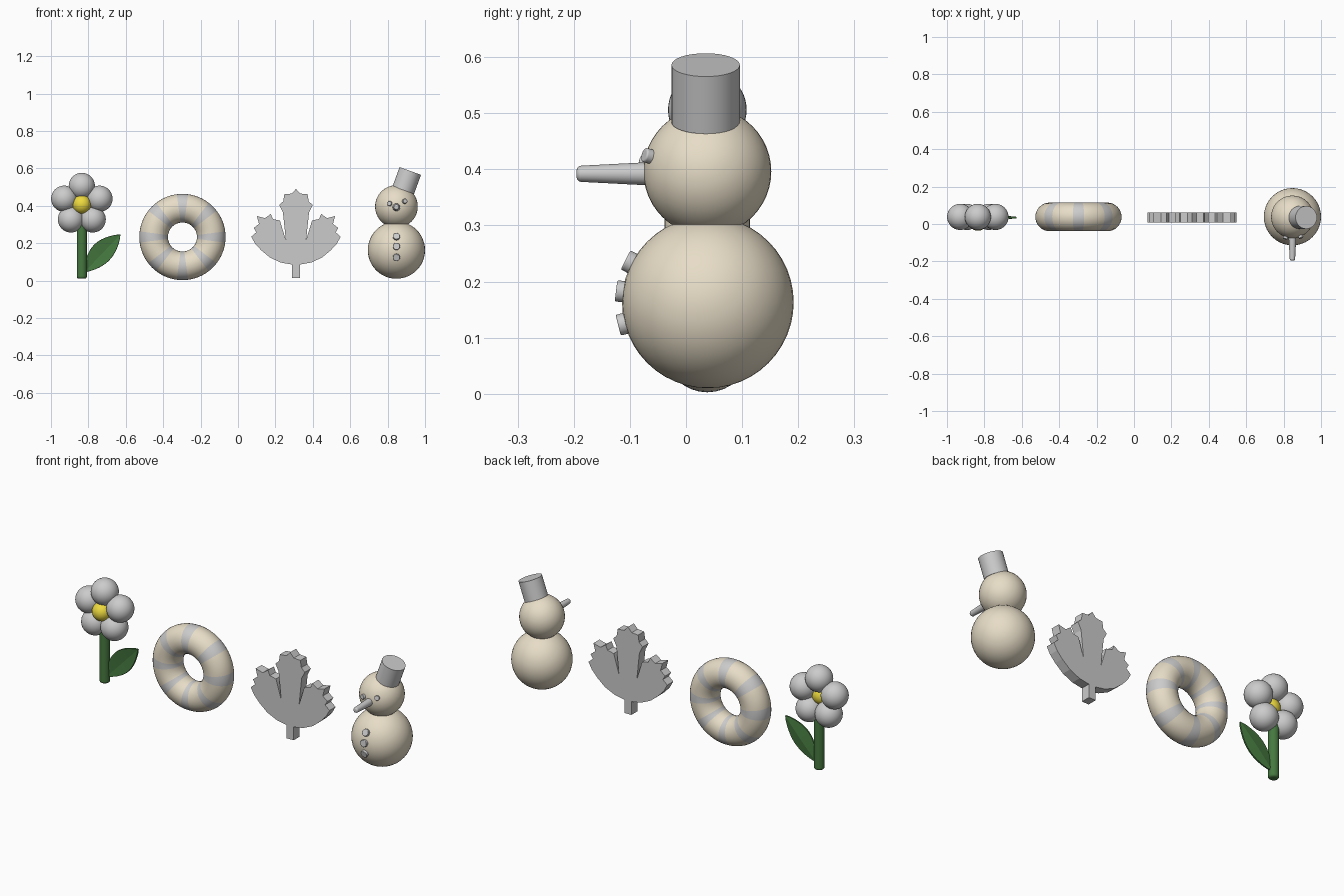
import bpy, bmesh, math
from mathutils import Vector

if "Cube" in bpy.data.objects:
    bpy.data.objects.remove(bpy.data.objects["Cube"])


def material(name, rgb):
    m = bpy.data.materials.new(name)
    m.diffuse_color = (*rgb, 1)
    m.use_nodes = True
    m.node_tree.nodes["Principled BSDF"].inputs["Base Color"].default_value = m.diffuse_color
    return m


BEIGE = material("beige", (0.80, 0.72, 0.57))
YELLOW = material("yellow", (0.85, 0.70, 0.05))
GREEN = material("green", (0.06, 0.19, 0.05))
GREY = material("grey", (0.6, 0.6, 0.6))
Y = 0.038  # common depth of all ornaments


def finish(name, mat=None, smooth=True):
    ob = bpy.context.object
    ob.name = name
    if mat:
        ob.data.materials.append(mat)
    if smooth:
        bpy.ops.object.shade_smooth_by_angle(angle=math.radians(35))
    return ob


def ball(name, loc, r, mat=None):
    bpy.ops.mesh.primitive_uv_sphere_add(segments=40, ring_count=24, radius=r, location=loc)
    return finish(name, mat)


def rod(name, a, b, r1, r2, mat=None, bevel=0.0):
    """Round rod from a to b, optionally with rounded ends."""
    a, b = Vector(a), Vector(b)
    d = b - a
    bpy.ops.mesh.primitive_cone_add(vertices=32, radius1=r1, radius2=r2, depth=d.length,
                                    location=(a + b) / 2,
                                    rotation=d.to_track_quat('Z', 'Y').to_euler())
    ob = finish(name, mat)
    if bevel:
        m = ob.modifiers.new("round", 'BEVEL')
        m.width, m.segments = bevel, 4
        m.limit_method, m.angle_limit = 'ANGLE', math.radians(40)
    return ob


def mesh_object(name, bm, mat=None):
    bmesh.ops.recalc_face_normals(bm, faces=bm.faces)
    me = bpy.data.meshes.new(name)
    bm.to_mesh(me)
    bm.free()
    ob = bpy.data.objects.new(name, me)
    bpy.context.collection.objects.link(ob)
    if mat:
        me.materials.append(mat)
    return ob


# Flower: five petal balls, yellow centre, rounded stem
FX, FZ = -0.835, 0.407
for i in range(5):
    a = math.radians(90 + 72 * i)
    ball(f"petal_{i + 1}", (FX + 0.099 * math.cos(a), Y, FZ + 0.099 * math.sin(a)), 0.07)
ball("flower_centre", (FX, 0.014, FZ), 0.05, YELLOW)
rod("flower_stem", (FX, Y, 0.01), (FX, Y, 0.36), 0.027, 0.027, GREEN, 0.012)

# Flower leaf: two thin halves meeting at a shallow midrib crease
base, tip = Vector((-0.822, 0.040, 0.045)), Vector((-0.629, 0.034, 0.246))
axis = tip - base
side = Vector((-axis.z, 0, axis.x)).normalized()
bm = bmesh.new()
rows, N = [], 16
for i in range(N + 1):
    t = i / N
    w = math.sin(math.pi * t) ** 0.85
    mid = base + axis * t
    rows.append([bm.verts.new(mid + side * s * w + Vector((0, dy * w, 0)))
                 for s, dy in ((0.063, -0.004), (0, 0.004), (-0.052, -0.004))])
for r0, r1 in zip(rows, rows[1:]):
    for k in range(2):
        bm.faces.new((r0[k], r0[k + 1], r1[k + 1], r1[k]))
bmesh.ops.remove_doubles(bm, verts=bm.verts, dist=1e-5)
leaf = mesh_object("flower_leaf", bm, GREEN)
m = leaf.modifiers.new("thickness", 'SOLIDIFY')
m.thickness, m.offset = 0.009, 0

# Striped ring: eight grey bands
bpy.ops.mesh.primitive_torus_add(major_segments=96, minor_segments=32, major_radius=0.154,
                                 minor_radius=0.0765, location=(-0.297, Y, 0.233),
                                 rotation=(math.pi / 2, 0, 0))
ring = finish("striped_ring", BEIGE)
ring.data.materials.append(GREY)
for p in ring.data.polygons:
    a = math.degrees(math.atan2(p.center.y, p.center.x)) % 45
    p.material_index = int(a < 7.5 or a > 37.5)

# Lobed leaf: mirrored half outline, extruded (half width, height)
half = [(0.021, 0.013), (0.021, 0.086), (0.080, 0.096), (0.139, 0.123), (0.187, 0.163),
        (0.219, 0.198), (0.239, 0.235), (0.212, 0.258), (0.226, 0.281), (0.198, 0.303),
        (0.209, 0.345), (0.166, 0.334), (0.135, 0.356), (0.123, 0.329), (0.086, 0.321),
        (0.054, 0.216), (0.070, 0.366), (0.089, 0.404), (0.068, 0.424), (0.062, 0.462),
        (0.023, 0.465)]
outline = half + [(0, 0.490)] + [(-x, z) for x, z in reversed(half)]
bm = bmesh.new()
face = bm.faces.new([bm.verts.new((0.310 + x, 0.009, z)) for x, z in outline])
ext = bmesh.ops.extrude_face_region(bm, geom=[face], use_keep_orig=True)
bmesh.ops.translate(bm, vec=(0, 0.052, 0),
                    verts=[v for v in ext["geom"] if isinstance(v, bmesh.types.BMVert)])
mesh_object("lobed_leaf", bm)

# Snowman: body, head, tilted hat, nose
SX = 0.847
body_c, body_r = Vector((SX, Y + 0.001, 0.163)), 0.153
head_c, head_r = Vector((SX, Y, 0.396)), 0.114
ball("snow_body", body_c, body_r, BEIGE)
ball("snow_head", head_c, head_r, BEIGE)
rod("hat", (0.884, Y - 0.003, 0.484), (0.921, Y - 0.003, 0.586), 0.061, 0.061)
rod("nose", (SX, -0.04, 0.392), (SX, -0.195, 0.392), 0.022, 0.014, None, 0.008)


def stud(name, centre, r_ball, x, z, r):
    """Small disc standing on the front of a ball."""
    dx, dz = x - centre.x, z - centre.z
    n = Vector((dx, -math.sqrt(max(r_ball ** 2 - dx ** 2 - dz ** 2, 0)), dz)).normalized()
    rod(name, centre + n * (r_ball - 0.01), centre + n * (r_ball + 0.012), r, r, None, 0.003)


# Eyes and buttons
stud("eye_left", head_c, head_r, 0.812, 0.411, 0.013)
stud("eye_right", head_c, head_r, 0.890, 0.423, 0.013)
for i, z in enumerate((0.233, 0.182, 0.125)):
    stud(f"button_{i + 1}", body_c, body_r, SX, z, 0.019)
